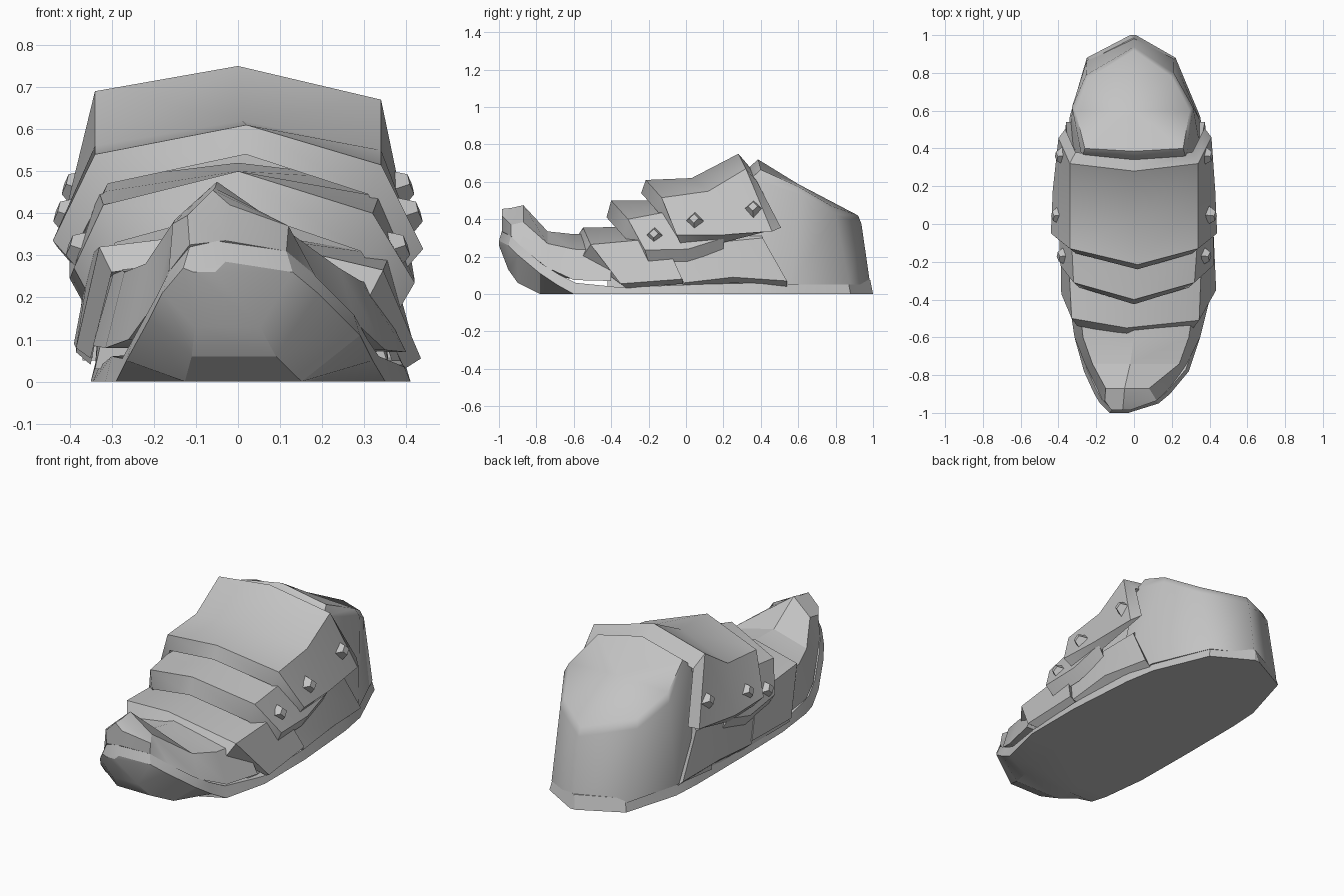
import bpy, bmesh, math
from mathutils import Vector, Matrix

if "Cube" in bpy.data.objects:
    bpy.data.objects.remove(bpy.data.objects["Cube"])

grey = bpy.data.materials.new("plain grey")
grey.diffuse_color = (0.55, 0.55, 0.55, 1)
grey.use_nodes = True
grey.node_tree.nodes["Principled BSDF"].inputs["Base Color"].default_value = grey.diffuse_color


def finish(bm, name, angle=30):
    bmesh.ops.recalc_face_normals(bm, faces=bm.faces)
    me = bpy.data.meshes.new(name)
    bm.to_mesh(me)
    bm.free()
    me.materials.append(grey)
    ob = bpy.data.objects.new(name, me)
    bpy.context.collection.objects.link(ob)
    bpy.ops.object.select_all(action='DESELECT')
    ob.select_set(True)
    bpy.context.view_layer.objects.active = ob
    bpy.ops.object.shade_smooth_by_angle(angle=math.radians(angle))
    return ob


def loft(name, rings, angle=30, peak=None):
    """Skin closed rings of points; cap both ends, the last one as a fan if a peak is given."""
    bm = bmesh.new()
    vs = [[bm.verts.new(p) for p in r] for r in rings]
    n = len(vs[0])
    for a, b in zip(vs, vs[1:]):
        for i in range(n):
            j = (i + 1) % n
            bm.faces.new((a[i], a[j], b[j], b[i]))
    bm.faces.new(vs[0])
    if peak:
        c = bm.verts.new(peak)
        for i in range(n):
            bm.faces.new((vs[-1][i], vs[-1][(i + 1) % n], c))
    else:
        bm.faces.new(vs[-1])
    return finish(bm, name, angle)


def strap(name, stations, thick=0.07, hem=0.045, front=-0.025, back=0.0):
    """Curved armour band; each station runs left hem, left shoulder, ridge, right shoulder, right hem."""
    bm = bmesh.new()
    rings = []
    for k, st in enumerate(stations):
        last = k == len(stations) - 1
        dy = front if k == 0 else back if last else 0
        inner = []
        for i, (x, y, z) in enumerate(st):
            edge = i in (0, 4)
            shift = abs(dy) * .8 if edge else dy
            drop = hem if edge else thick
            if last and back:
                drop = -.02 if edge else thick
            inner.append((x * 0.91, y + shift, z - drop))
        rings.append([bm.verts.new(p) for p in list(st) + inner[::-1]])
    for a, b in zip(rings, rings[1:]):
        for i in range(10):
            j = (i + 1) % 10
            bm.faces.new((a[i], a[j], b[j], b[i]))
    for r in (rings[0], rings[-1]):
        for i in range(4):
            bm.faces.new((r[i], r[i + 1], r[8 - i], r[9 - i]))
    return finish(bm, name, 40)


# Sole: y, left x, right x, left edge z, right edge z, middle bottom z, rim height
sole = [(-1, -.13, -.03, .27, .285, .26, .05), (-.95, -.18, .13, .21, .26, .13, .05),
        (-.90, -.21, .19, .15, .21, .06, .05), (-.78, -.265, .29, .05, .11, 0, .05),
        (-.69, -.29, .32, 0, .05, 0, .055), (-.6, -.315, .35, 0, 0, 0, .06),
        (-.35, -.345, .41, 0, 0, 0, .035), (0, -.35, .41, 0, 0, 0, .05),
        (.4, -.35, .38, 0, 0, 0, .06), (.57, -.34, .35, 0, 0, 0, .05),
        (.88, -.25, .22, 0, 0, 0, .07), (1, -.02, .01, 0, 0, 0, .075)]
loft("sole", [[(l, y, e), (l + .25 * (r - l), y, c), (l + .75 * (r - l), y, c), (r, y, f),
               (r - .015, y * .985, f + t), (l + .015, y * .985, e + t)]
              for y, l, r, e, f, c, t in sole], 25)

# Toe cap: y, then x/z of left hem, left shoulder, ridge, right shoulder, right hem
toe = [(-.985, -.115, .325, -.12, .395, -.06, .455, -.02, .42, -.03, .335),
       (-.935, -.165, .26, -.155, .375, -.055, .46, .12, .37, .115, .31),
       (-.87, -.195, .19, -.15, .385, -.05, .475, .08, .385, .19, .24),
       (-.74, -.26, .10, -.22, .28, -.02, .335, .24, .27, .28, .14),
       (-.6, -.315, .08, -.27, .26, 0, .32, .29, .24, .35, .075),
       (-.4, -.345, .085, -.29, .28, 0, .32, .32, .23, .40, .07)]
loft("toe_cap", [[(s[i], s[0], s[i + 1]) for i in range(1, 11, 2)] for s in toe], 28)

# Foot core under the bands
core = [(-.42, .29, .25, .30), (-.1, .31, .33, .41), (.2, .31, .46, .54), (.36, .27, .6, .66)]
loft("foot_core", [[(-.34, y, .03), (-w, y, s), (0, y, t), (w, y, s), (.36, y, .03)]
                   for y, w, s, t in core])

# Side panel band behind the ball of the foot
strap("instep_band", [
    [(-.385, -.02, .07), (-.36, -.09, .2), (0, -.1, .38), (.37, -.09, .18), (.41, -.01, .06)],
    [(-.385, .25, .09), (-.36, .2, .28), (0, .15, .5), (.37, .2, .28), (.41, .25, .09)],
    [(-.36, .54, .07), (-.35, .41, .3), (0, .28, .56), (.35, .41, .3), (.375, .54, .07)]],
    .05, .03)

# Overlapping bands from front to back
strap("front_band", [
    [(-.385, -.37, .08), (-.33, -.50, .32), (-.04, -.55, .355), (.345, -.51, .265), (.435, -.35, .055)],
    [(-.39, -.02, .09), (-.35, -.12, .3), (0, -.3, .36), (.36, -.12, .3), (.42, -.02, .08)]],
    .06, .025, -.04)
strap("middle_band", [
    [(-.39, -.22, .27), (-.32, -.31, .42), (0, -.4, .5), (.32, -.31, .40), (.42, -.22, .235)],
    [(-.4, .01, .245), (-.33, -.1, .45), (0, -.18, .5), (.335, -.1, .44), (.42, .01, .24)],
    [(-.4, .2, .30), (-.33, .1, .48), (0, .05, .52), (.335, .1, .48), (.41, .2, .30)]],
    .09, .065)
strap("ankle_band", [
    [(-.44, -.05, .335), (-.34, -.13, .54), (.02, -.215, .61), (.34, -.13, .515), (.44, -.05, .315)],
    [(-.43, .18, .32), (-.34, .12, .56), (.01, .03, .62), (.34, .12, .55), (.43, .18, .315)],
    [(-.4, .455, .34), (-.34, .32, .69), (0, .28, .75), (.34, .32, .67), (.41, .46, .335)]],
    back=.06)

# Heel cup: lower wall, rim and sloping back
base = [(0, .3), (.37, .3), (.345, .56), (.21, .875), (0, .985), (-.25, .865), (-.33, .56), (-.37, .3)]
top = [(0, .385, .72), (.26, .4, .665), (.295, .6, .575), (.2, .78, .47), (0, .92, .42),
       (-.24, .77, .475), (-.31, .6, .575), (-.26, .4, .665)]
rim = [(x * 1.06, y + (.018 if y > .5 else -.05), z - .045) for x, y, z in top]
loft("heel_cup", [[(x, y, .05) for x, y in base], rim, top], 60, (0, .6, .588))

# Pyramid studs on both sides
for i, (x, y, z) in enumerate([(.375, -.17, .315), (.405, .045, .395), (.385, .36, .46)]):
    for side, label in ((1, "right"), (-1, "left")):
        bm = bmesh.new()
        bmesh.ops.create_cone(bm, cap_ends=True, segments=4, radius1=.058, radius2=.025, depth=.055)
        d = Vector((side, -.1, .35))
        turn = d.to_track_quat('Z', 'Y').to_matrix().to_4x4()
        bm.transform(Matrix.Translation((side * x, y, z)) @ turn)
        finish(bm, f"{label}_stud_{i + 1}", 10)
